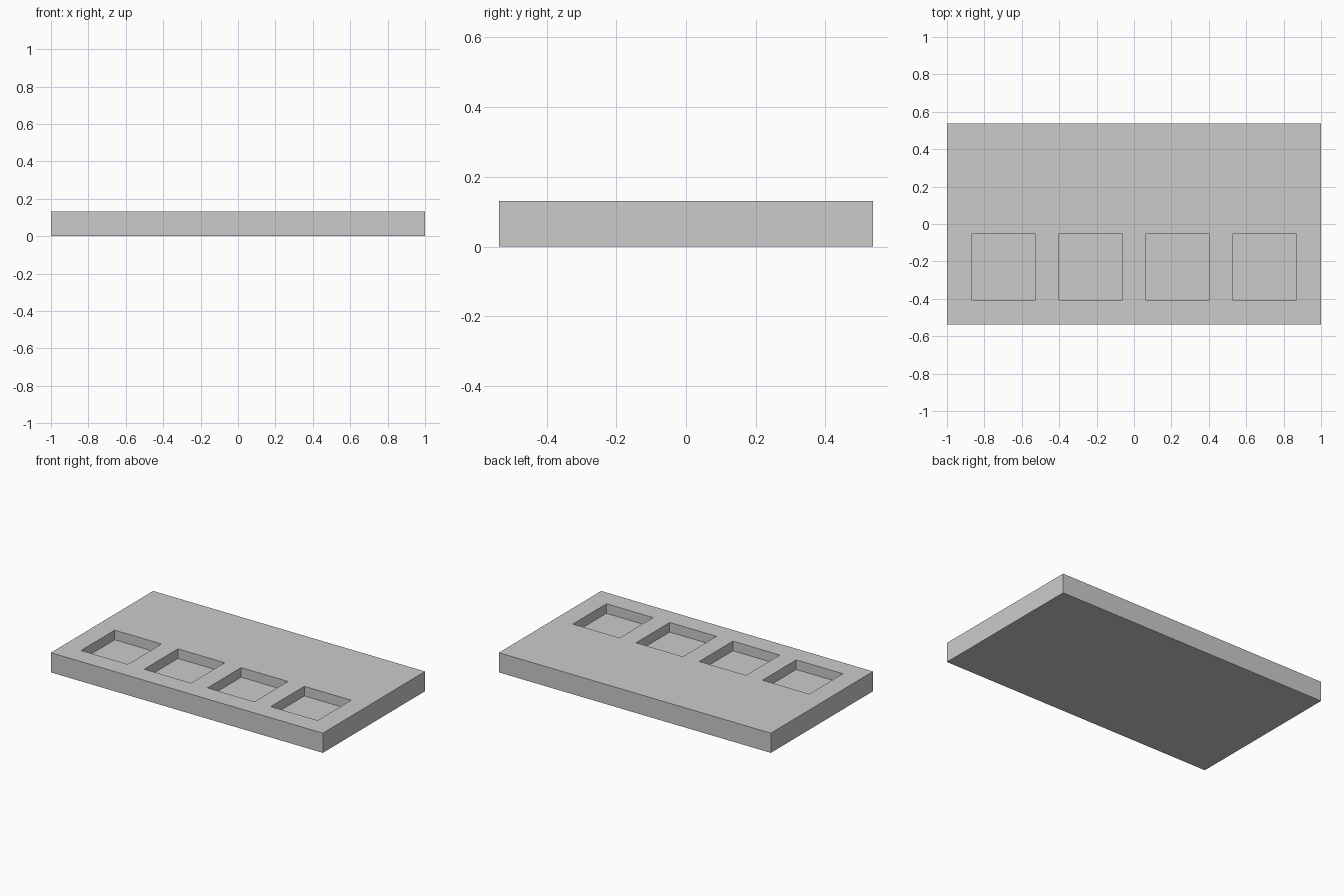
import bpy, bmesh
from mathutils import Matrix, Vector

if "Cube" in bpy.data.objects:
    bpy.data.objects.remove(bpy.data.objects["Cube"])

W, D, H = 2.0, 1.074, 0.131
FLOOR = 0.067                      # height of the pocket floors
PW, PD = 0.344, 0.353              # pocket size
PY = -0.23                         # pocket row centre
PITCH = 0.465


def boxes(name, specs):
    """One object made of axis-aligned boxes given as (centre, size)."""
    bm = bmesh.new()
    for centre, size in specs:
        m = Matrix.Translation(Vector(centre)) @ Matrix.Diagonal((*size, 1))
        bmesh.ops.create_cube(bm, size=1, matrix=m)
    mesh = bpy.data.meshes.new(name)
    bm.to_mesh(mesh)
    bm.free()
    ob = bpy.data.objects.new(name, mesh)
    bpy.context.collection.objects.link(ob)
    return ob


# slab
slab = boxes("slab", [((0, 0, H / 2), (W, D, H))])

# row of four square pockets cut into the top
cut_h = 0.2
cutter = boxes("pocket_cutter", [
    (((i - 1.5) * PITCH, PY, FLOOR + cut_h / 2), (PW, PD, cut_h))
    for i in range(4)])

mod = slab.modifiers.new("pockets", 'BOOLEAN')
mod.operation = 'DIFFERENCE'
mod.solver = 'EXACT'
mod.object = cutter

# apply the cut and drop the helper
bpy.context.view_layer.objects.active = slab
slab.select_set(True)
bpy.ops.object.modifier_apply(modifier=mod.name)
bpy.data.objects.remove(cutter)
